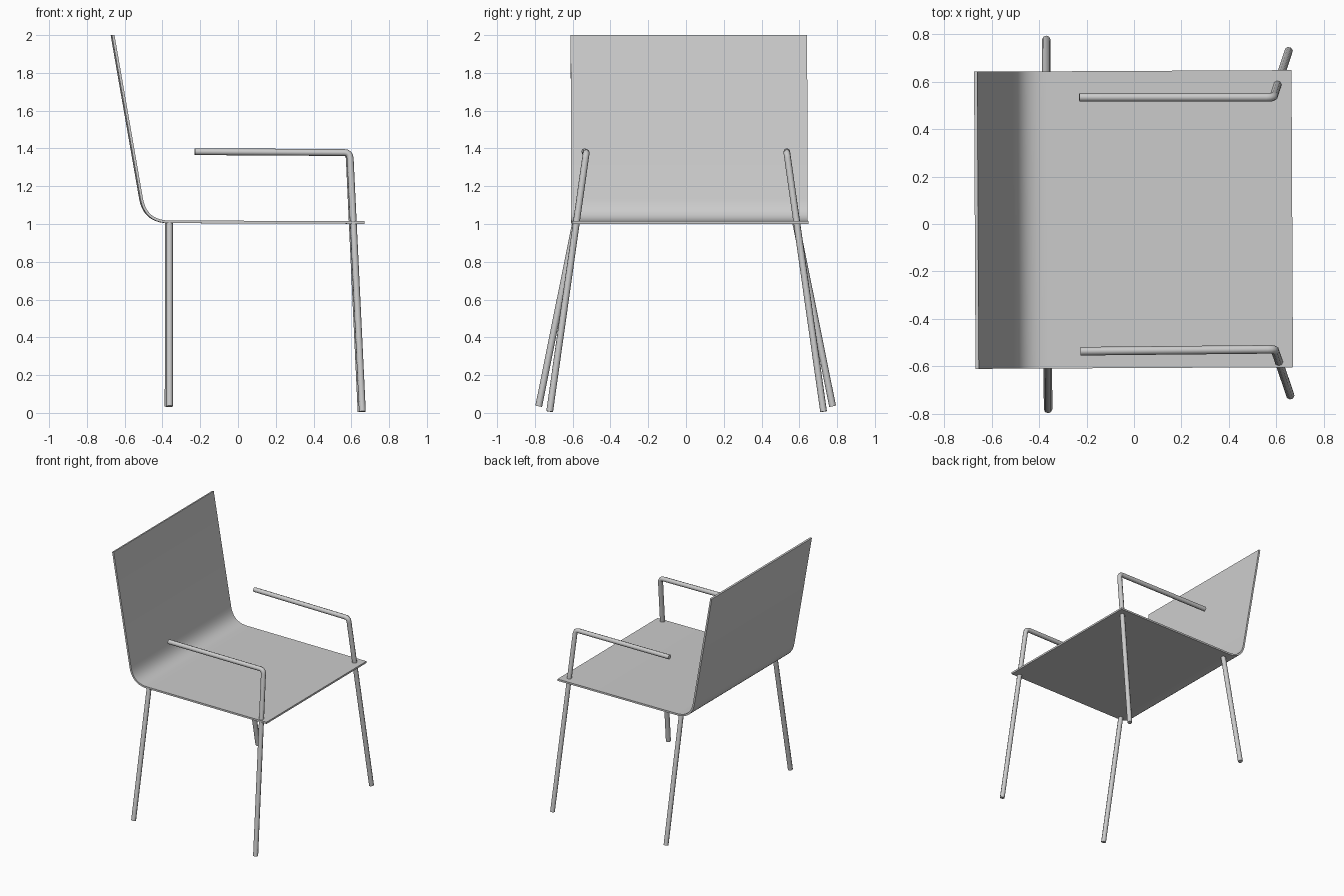
import bpy
import bmesh
import math
from mathutils import Vector

cube = bpy.data.objects.get("Cube")
if cube:
    bpy.data.objects.remove(cube)

GREY = (0.6, 0.6, 0.6, 1.0)
grey = bpy.data.materials.new("light grey")
grey.use_nodes = True
grey.diffuse_color = GREY
grey.node_tree.nodes["Principled BSDF"].inputs["Base Color"].default_value = GREY

TURN = 0.005  # the whole chair is turned very slightly about z


def smooth(obj, degrees):
    bpy.ops.object.select_all(action='DESELECT')
    obj.select_set(True)
    bpy.context.view_layer.objects.active = obj
    bpy.ops.object.shade_smooth_by_angle(angle=math.radians(degrees))


def rounded_path(start, corner, end, radius, steps):
    """Two straight runs joined by a quadratic bend at the corner."""
    start, corner, end = Vector(start), Vector(corner), Vector(end)
    a = corner + (start - corner).normalized() * radius
    b = corner + (end - corner).normalized() * radius
    bend = []
    for i in range(steps + 1):
        t = i / steps
        bend.append(a * (1 - t) ** 2 + corner * 2 * t * (1 - t) + b * t ** 2)
    return [start, *bend, end]


def tube(name, points, radius):
    curve = bpy.data.curves.new(name, 'CURVE')
    curve.dimensions = '3D'
    curve.bevel_depth = radius
    curve.bevel_resolution = 2
    curve.use_fill_caps = True
    spline = curve.splines.new('POLY')
    spline.points.add(len(points) - 1)
    for p, co in zip(spline.points, points):
        p.co = (*co, 1.0)
    curve.materials.append(grey)
    obj = bpy.data.objects.new(name, curve)
    obj.rotation_euler.z = TURN
    bpy.context.collection.objects.link(obj)
    bpy.ops.object.select_all(action='DESELECT')
    obj.select_set(True)
    bpy.context.view_layer.objects.active = obj
    bpy.ops.object.convert(target='MESH')
    smooth(bpy.context.object, 50)


# Seat and back: one bent sheet
profile = rounded_path((-0.664, 0, 2.0), (-0.492, 0, 1.012), (0.667, 0, 1.008), 0.125, 10)
mesh = bpy.data.meshes.new("seat_shell")
bm = bmesh.new()
rows = [[bm.verts.new((p.x, y, p.z)) for y in (-0.607, 0.645)] for p in profile]
for (a, b), (c, d) in zip(rows, rows[1:]):
    bm.faces.new((a, c, d, b))
bm.to_mesh(mesh)
bm.free()
mesh.materials.append(grey)
shell = bpy.data.objects.new("seat_shell", mesh)
shell.rotation_euler.z = TURN
bpy.context.collection.objects.link(shell)
solid = shell.modifiers.new("thickness", 'SOLIDIFY')
solid.thickness = 0.014
solid.offset = 0
bpy.context.view_layer.objects.active = shell
shell.select_set(True)
bpy.ops.object.modifier_apply(modifier=solid.name)
smooth(shell, 40)

# Armrest tubes that bend down into legs, and plain legs under the back
for side, s in (("near", -1), ("far", 1)):
    tube("armrest_leg_" + side,
         rounded_path((-0.228, s * 0.535, 1.383), (0.59, s * 0.531, 1.378),
                      (0.655, s * 0.725, 0.007), 0.03, 4), 0.018)
    tube("back_leg_" + side,
         [(-0.366, s * 0.582, 1.01), (-0.366, s * 0.778, 0.035)], 0.018)
